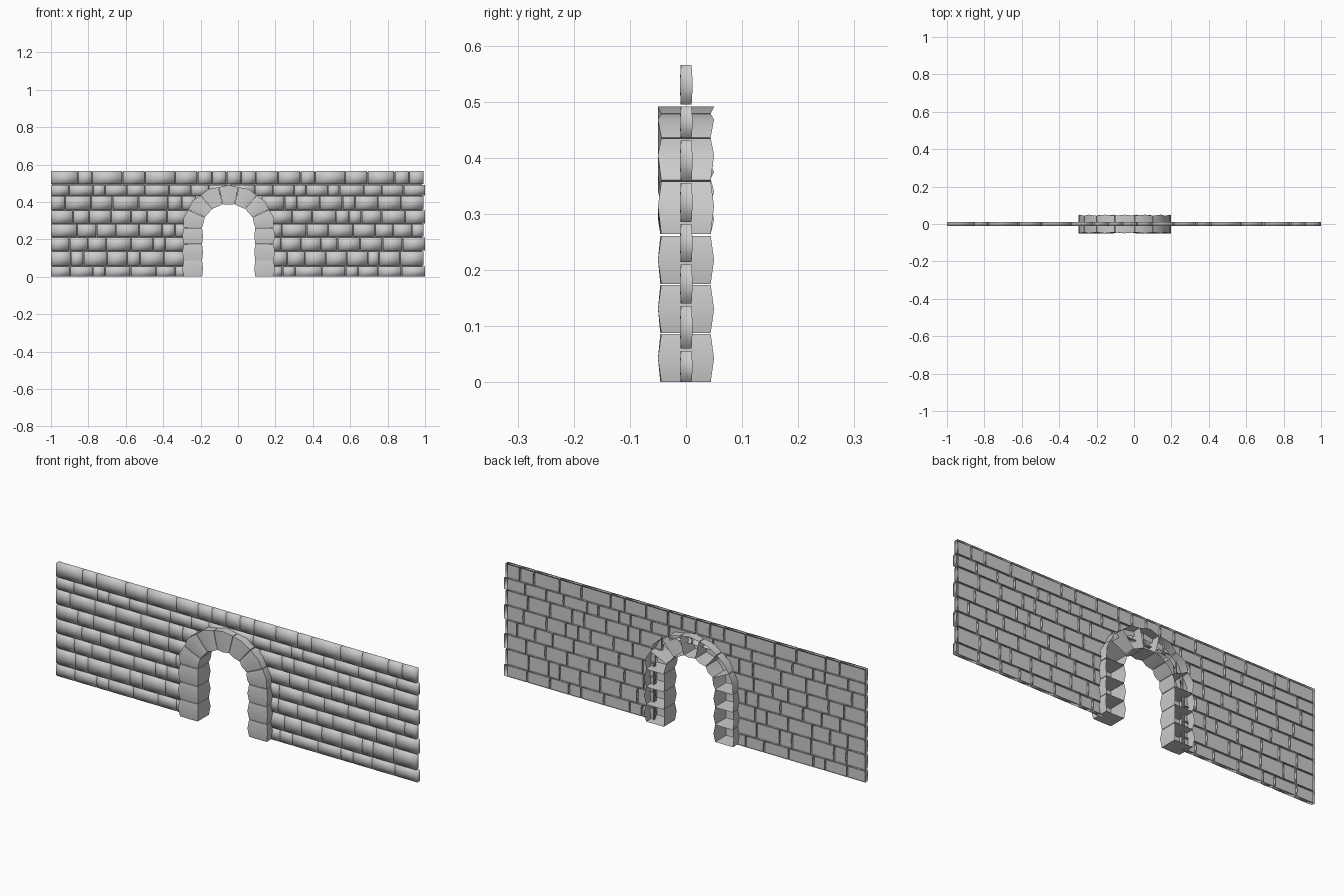
import bpy, bmesh, math, random

if "Cube" in bpy.data.objects:
    bpy.data.objects.remove(bpy.data.objects["Cube"])

random.seed(4)
CX, SPRING = -0.05, 0.263         # arch centre and springing height
R_IN, R_OUT = 0.142, 0.24
TOP = 0.565


def shell_stone(bm, place, front, back, bulge):
    """Hollow stone open at the back; place(u, v) maps the unit square to (x, z)."""
    grid = {}
    for i in range(3):
        for j in range(3):
            x, z = place(i / 2, j / 2)
            d = bulge if j == 1 else bulge * 0.3 if i == 1 else 0
            grid[i, j] = bm.verts.new((x, front - d, z))
    for i in range(2):
        for j in range(2):
            bm.faces.new((grid[i, j], grid[i + 1, j], grid[i + 1, j + 1], grid[i, j + 1]))
    rim = [(0, 0), (1, 0), (2, 0), (2, 1), (2, 2), (1, 2), (0, 2), (0, 1)]
    rear = []
    for i, j in rim:
        x, z = place(i / 2, j / 2)
        rear.append(bm.verts.new((x, back + (bulge if j == 1 else 0), z)))
    for k in range(8):
        n = (k + 1) % 8
        bm.faces.new((grid[rim[n]], grid[rim[k]], rear[k], rear[n]))


def finish(name, bm, angle=180):
    bmesh.ops.recalc_face_normals(bm, faces=[f for f in bm.faces if len(f.verts) > 4])
    mesh = bpy.data.meshes.new(name)
    bm.to_mesh(mesh)
    bm.free()
    ob = bpy.data.objects.new(name, mesh)
    bpy.context.collection.objects.link(ob)
    bpy.ops.object.select_all(action='DESELECT')
    ob.select_set(True)
    bpy.context.view_layer.objects.active = ob
    bpy.ops.object.shade_smooth_by_angle(angle=math.radians(angle))
    return ob


def joints(start, end):
    """Uneven brick joints filling the run from start to end."""
    n = max(2, round((end - start) / 0.108))
    widths = [random.choice((0.065, 0.1, 0.12, 0.135)) for _ in range(n)]
    scale = (end - start) / sum(widths)
    xs = [start]
    for w in widths:
        xs.append(xs[-1] + w * scale)
    return xs


# Wall courses, interrupted where they meet the arch stones
bm = bmesh.new()
levels = [0, 0.058, 0.138, 0.212, 0.284, 0.357, 0.433, 0.493, TOP + 0.002]
for row, (za, zb) in enumerate(zip(levels, levels[1:])):
    z0, z1 = za + (0.002 if row else 0), zb - 0.002
    right = 1 - 0.008 * (row % 2)
    if row < 6:
        lift = max(0, (z0 + z1) / 2 - SPRING)
        half = math.sqrt((R_OUT - 0.02) ** 2 - lift ** 2)
        runs = [joints(-1, CX - half), joints(CX + half, right)]
    else:
        runs = [joints(-1, right)]
    for xs in runs:
        for a, b in zip(xs, xs[1:]):
            x0, x1 = a + 0.002 * (a > -1), b - 0.002 * (b < 0.99)

            def place(u, v):
                return x0 + (x1 - x0) * u, z0 + (z1 - z0) * v
            shell_stone(bm, place, -0.009, 0.010, 0.002)
finish("wall_bricks", bm)

# Thin mortar sheet filling the wall around the archway
bm = bmesh.new()
r = R_OUT - 0.02
pts = [(-0.995, 0), (CX - r, 0)]
for k in range(15):
    a = math.pi * k / 14
    pts.append((CX - r * math.cos(a), SPRING + 0.9 * r * math.sin(a)))
pts += [(CX + r, 0), (0.985, 0), (0.985, TOP - 0.005), (-0.995, TOP - 0.005)]
bm.faces.new([bm.verts.new((x, 0.004, z)) for x, z in pts])
finish("mortar_sheet", bm)


def ring_radius(u, v):
    """Radius across the arch stone, swelling halfway between joints."""
    swell = 0.008 if v == 0.5 else 0
    return R_IN + (R_OUT - R_IN) * u + swell * (2 * u - 1) * (1 if u > 0.5 else 0.6)


# Arch stones: stacked jambs on both sides
bm = bmesh.new()
for side in (-1, 1):
    for row in range(3):
        z0, z1 = SPRING * row / 3, SPRING * (row + 1) / 3

        def place(u, v):
            w = u if side > 0 else 1 - u
            return CX + side * ring_radius(w, v), z0 + (z1 - z0 - 0.002) * v
        shell_stone(bm, place, -0.044, 0.044, 0.006)

# Seven wedge stones over the opening
step = math.pi / 7
for k in range(7):
    def place(u, v):
        ang = step * k + 0.006 + (step - 0.012) * v
        rad = ring_radius(u, v)
        return CX + rad * math.cos(ang), SPRING + (0.9 + 0.02 * u) * rad * math.sin(ang)
    shell_stone(bm, place, -0.044, 0.044, 0.006)
finish("arch_stones", bm, 50)
